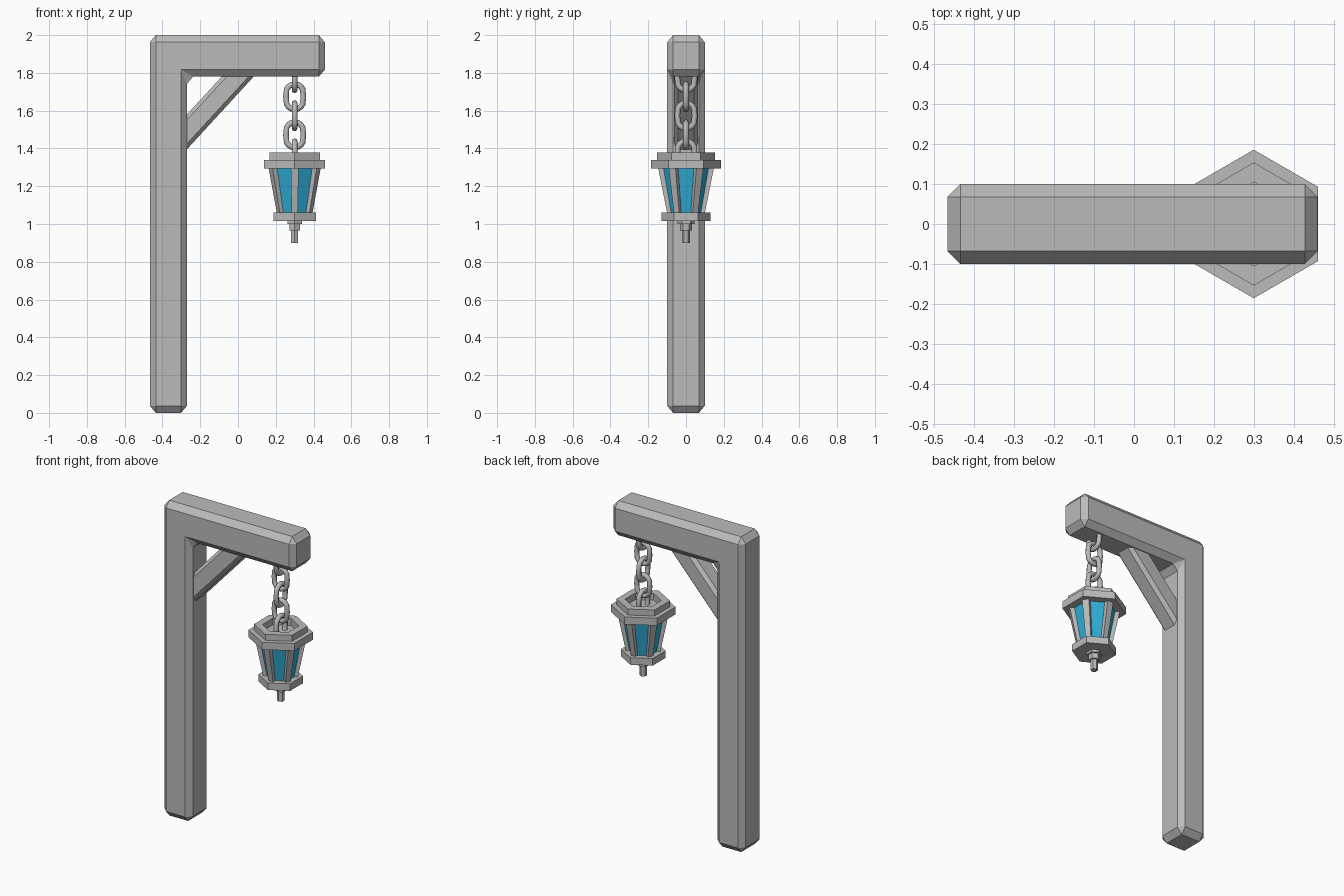
import bpy, bmesh, math
from mathutils import Vector, Matrix

if "Cube" in bpy.data.objects:
    bpy.data.objects.remove(bpy.data.objects["Cube"])


def material(name, rgb):
    m = bpy.data.materials.new(name)
    m.diffuse_color = (*rgb, 1)
    m.use_nodes = True
    m.node_tree.nodes["Principled BSDF"].inputs["Base Color"].default_value = m.diffuse_color
    return m


GREY = material("stone_grey", (0.5, 0.5, 0.5))
BLUE = material("blue_glass", (0.03, 0.43, 0.69))
LX = 0.30  # lantern axis


def finish(bm, name, mat):
    bmesh.ops.recalc_face_normals(bm, faces=bm.faces)
    me = bpy.data.meshes.new(name)
    bm.to_mesh(me)
    bm.free()
    me.materials.append(mat)
    ob = bpy.data.objects.new(name, me)
    bpy.context.collection.objects.link(ob)
    return ob


def chamfer(bm, size):
    bmesh.ops.bevel(bm, geom=bm.edges[:], offset=size, segments=1,
                    affect='EDGES', profile=0.5)


def hex_point(k, r, z, side=0.0):
    """Point on hexagon corner k, shifted sideways along the tangent."""
    a = math.radians(90 + 60 * k)
    return Vector((LX + r * math.cos(a) - side * math.sin(a),
                   r * math.sin(a) + side * math.cos(a), z))


def hex_loft(name, rings, mat):
    """Stack of hexagonal rings (radius, height), capped at both ends."""
    bm = bmesh.new()
    loops = [[bm.verts.new(hex_point(k, r, z)) for k in range(6)] for r, z in rings]
    for a, b in zip(loops, loops[1:]):
        for k in range(6):
            j = (k + 1) % 6
            bm.faces.new((a[k], a[j], b[j], b[k]))
    bm.faces.new(loops[0])
    bm.faces.new(loops[-1])
    return finish(bm, name, mat)


# Post and arm: one L-shaped profile with chamfered edges
bm = bmesh.new()
STRETCH = 1.17  # chamfers are slightly taller than wide
profile = [(-0.467, 0), (-0.27, 0), (-0.27, 1.78), (0.46, 1.78), (0.46, 2), (-0.467, 2)]
face = bm.faces.new([bm.verts.new((x, -0.1, z / STRETCH)) for x, z in profile])
ext = bmesh.ops.extrude_face_region(bm, geom=[face])
bmesh.ops.translate(bm, vec=(0, 0.2, 0),
                    verts=[v for v in ext["geom"] if isinstance(v, bmesh.types.BMVert)])
bmesh.ops.recalc_face_normals(bm, faces=bm.faces)
chamfer(bm, 0.032)
bmesh.ops.scale(bm, vec=(1, 1, STRETCH), verts=bm.verts)
finish(bm, "post_and_arm", GREY)

# Diagonal brace
p, q = Vector((-0.36, 0, 1.39)), Vector((0.09, 0, 1.88))
bm = bmesh.new()
bmesh.ops.create_cube(bm, size=1)
bmesh.ops.scale(bm, vec=(0.125, 0.125, (q - p).length), verts=bm.verts)
chamfer(bm, 0.02)
d = q - p
bmesh.ops.transform(bm, verts=bm.verts, matrix=Matrix.Translation((p + q) / 2)
                    @ Matrix.Rotation(math.atan2(d.x, d.z), 4, 'Y'))
finish(bm, "brace", GREY)

# Chain: stretched rings, alternately turned
for i in range(5):
    bpy.ops.mesh.primitive_torus_add(major_segments=16, minor_segments=8,
                                     major_radius=0.046, minor_radius=0.015)
    link = bpy.context.object
    link.name = f"chain_link_{i + 1}"
    for v in link.data.vertices:
        if abs(v.co.y) > 1e-4:
            v.co.y += math.copysign(0.021, v.co.y)
    turn = Matrix.Rotation(math.pi / 2 * ((i + 1) % 2), 4, 'Z')
    link.data.transform(Matrix.Translation((LX, 0, 1.775 - 0.101 * i))
                        @ turn @ Matrix.Rotation(math.pi / 2, 4, 'X'))
    link.data.materials.append(GREY)
    bpy.ops.object.shade_smooth_by_angle(angle=math.radians(50))

# Lantern cap (stepped, with a recess), base and finial
hex_loft("lantern_cap", [(0.186, 1.293), (0.186, 1.34), (0.154, 1.34),
                         (0.154, 1.378), (0.105, 1.378), (0.105, 1.335)], GREY)
hex_loft("lantern_base", [(0.129, 1.06), (0.129, 1.015)], GREY)
hex_loft("finial", [(0.045, 1.02), (0.045, 1.0), (0.033, 1.0), (0.033, 0.965),
                    (0.021, 0.965), (0.021, 0.9)], GREY)

# Glass panes
hex_loft("lantern_glass", [(0.132, 1.30), (0.086, 1.05)], BLUE)

# Tapered corner bars
bm = bmesh.new()
for k in range(6):
    ends = []
    for r, z, w in ((0.148, 1.30, 0.021), (0.098, 1.05, 0.016)):
        ends.append([bm.verts.new(hex_point(k, rr, z, s)) for rr, s in
                     ((r, -w), (r, w), (r - 0.035, w), (r - 0.035, -w))])
    a, b = ends
    bm.faces.new(a)
    bm.faces.new(b)
    for n in range(4):
        m = (n + 1) % 4
        bm.faces.new((a[n], a[m], b[m], b[n]))
finish(bm, "lantern_bars", GREY)
